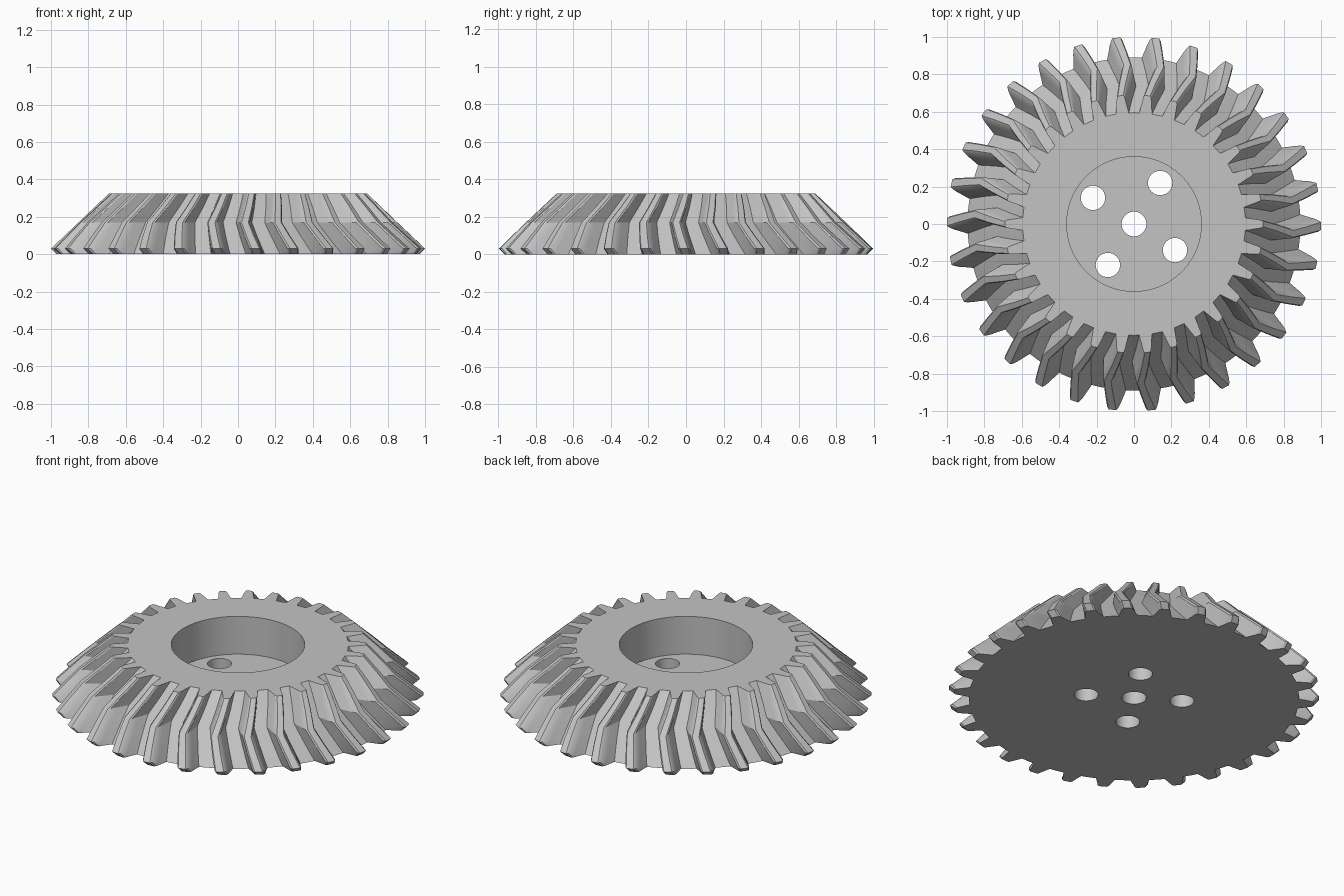
import bpy
import bmesh
from math import cos, sin, pi, radians

if "Cube" in bpy.data.objects:
    bpy.data.objects.remove(bpy.data.objects["Cube"], do_unlink=True)

TEETH = 30
HEIGHT = 0.325
KINK_Z = 0.17
TWIST = radians(-3.5)

steel = bpy.data.materials.new("grey_steel")
steel.use_nodes = True
steel.diffuse_color = (0.55, 0.55, 0.55, 1)
steel.node_tree.nodes["Principled BSDF"].inputs["Base Color"].default_value = (0.55, 0.55, 0.55, 1)

# One tooth outline: angle from its centre in degrees, share of tooth depth
TOOTH = [(-3.3, 0), (-2.3, 0.55), (-1.75, 0.9), (-1.2, 1),
         (1.2, 1), (1.75, 0.9), (2.3, 0.55), (3.3, 0), (6, 0)]


def section(z):
    """Root radius, tip radius and twist at a height."""
    root = 0.89 - 0.295 * z / HEIGHT
    if z < 0.03:
        tip = 0.97 + z
    else:
        tip = 1.0 - 0.31 * (z - 0.03) / (HEIGHT - 0.03)
    span = KINK_Z if z < KINK_Z else HEIGHT - KINK_Z
    return root, tip, TWIST * (1 - abs(z - KINK_Z) / span)


def cylinder(name, radius, x, y, bottom, top):
    bpy.ops.mesh.primitive_cylinder_add(vertices=64, radius=radius, depth=top - bottom,
                                        location=(x, y, (bottom + top) / 2))
    obj = bpy.context.object
    obj.name = name
    obj.hide_render = True
    return obj


# Toothed conical body, lofted through the cross-sections
bm = bmesh.new()
rings = []
for z in (0, 0.03, 0.1, KINK_Z, 0.25, HEIGHT):
    root, tip, twist = section(z)
    ring = []
    for i in range(TEETH):
        for offset, depth in TOOTH:
            a = 2 * pi * i / TEETH + radians(offset) + twist
            r = root + (tip - root) * depth
            ring.append(bm.verts.new((r * cos(a), r * sin(a), z)))
    rings.append(ring)
for low, high in zip(rings, rings[1:]):
    for i in range(len(low)):
        j = (i + 1) % len(low)
        bm.faces.new((low[i], low[j], high[j], high[i]))
bm.faces.new(rings[-1])
bm.faces.new(list(reversed(rings[0])))
mesh = bpy.data.meshes.new("bevel_gear")
bm.to_mesh(mesh)
bm.free()
gear = bpy.data.objects.new("bevel_gear", mesh)
bpy.context.collection.objects.link(gear)
mesh.materials.append(steel)

# Recess, shaft hole and four bolt holes
cutters = [cylinder("recess_cutter", 0.36, 0, 0, 0.1, 0.5),
           cylinder("shaft_cutter", 0.066, 0, 0, -0.1, 0.2)]
for k in range(4):
    a = radians(57.5) + k * pi / 2
    cutters.append(cylinder("bolt_cutter", 0.065, 0.26 * cos(a), 0.26 * sin(a), -0.1, 0.2))

for cutter in cutters:
    mod = gear.modifiers.new(cutter.name, "BOOLEAN")
    mod.operation = "DIFFERENCE"
    mod.solver = "EXACT"
    mod.object = cutter

bpy.ops.object.select_all(action="DESELECT")
gear.select_set(True)
bpy.context.view_layer.objects.active = gear
for mod in list(gear.modifiers):
    bpy.ops.object.modifier_apply(modifier=mod.name)
for cutter in cutters:
    bpy.data.objects.remove(cutter, do_unlink=True)

bpy.ops.object.shade_smooth_by_angle(angle=radians(25))
